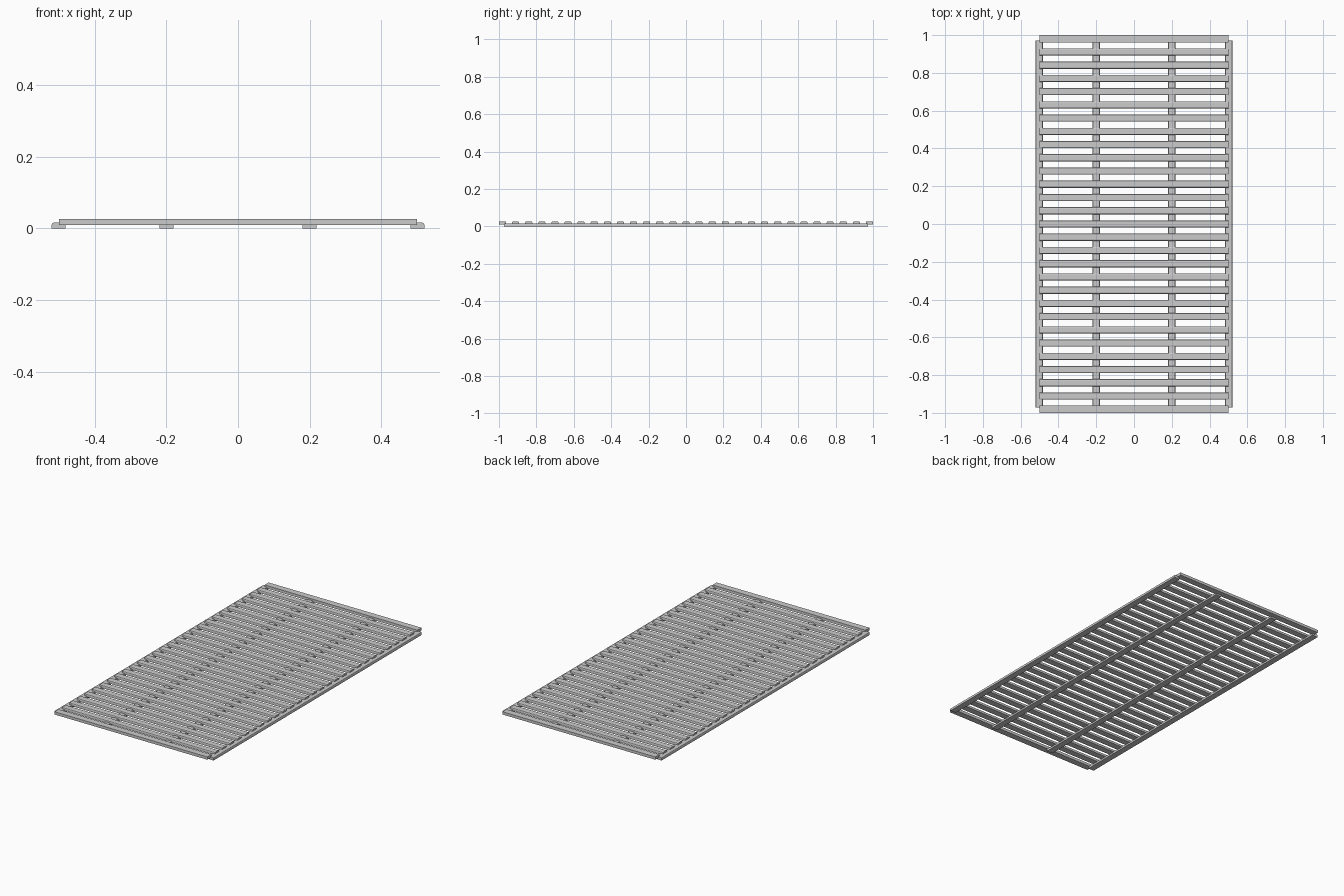
import bpy, bmesh

if "Cube" in bpy.data.objects:
    bpy.data.objects.remove(bpy.data.objects["Cube"])

W = 0.038          # board width
H = 0.0165         # board thickness


def board(name, length, z, center, along, bevel):
    """Extrude a board profile with eased top edges along x or y."""
    h = W / 2
    b = bevel
    prof = [(-h, 0), (h, 0)]
    if b:
        prof += [(h, H - b), (h - 0.3 * b, H - 0.3 * b), (h - b, H),
                 (-h + b, H), (-h + 0.3 * b, H - 0.3 * b), (-h, H - b)]
    else:
        prof += [(h, H), (-h, H)]
    bm = bmesh.new()
    rings = []
    for e in (-length / 2, length / 2):
        rings.append([bm.verts.new((e, a, c) if along == 'x' else (a, e, c))
                      for a, c in prof])
    n = len(prof)
    for i in range(n):
        j = (i + 1) % n
        bm.faces.new((rings[0][i], rings[0][j], rings[1][j], rings[1][i]))
    bm.faces.new(rings[0])
    bm.faces.new(rings[1])
    bmesh.ops.recalc_face_normals(bm, faces=bm.faces)
    me = bpy.data.meshes.new(name)
    bm.to_mesh(me)
    bm.free()
    ob = bpy.data.objects.new(name, me)
    ob.location = (center[0], center[1], z)
    bpy.context.collection.objects.link(ob)
    return ob


# lengthwise support rails
for i, x in enumerate((-0.502, -0.2, 0.2, 0.502)):
    board(f"support_rail_{i + 1}", 1.944, 0, (x, 0), 'y', 0.006)

# cross slats, with square-edged boards at both ends
END = 1 - W / 2
COUNT = 29
for i in range(COUNT):
    y = -END + 2 * END * i / (COUNT - 1)
    is_end = i in (0, COUNT - 1)
    board("end_slat" if is_end else f"slat_{i}", 1.0, 0.0095, (0, y), 'x',
          0 if is_end else 0.006)
